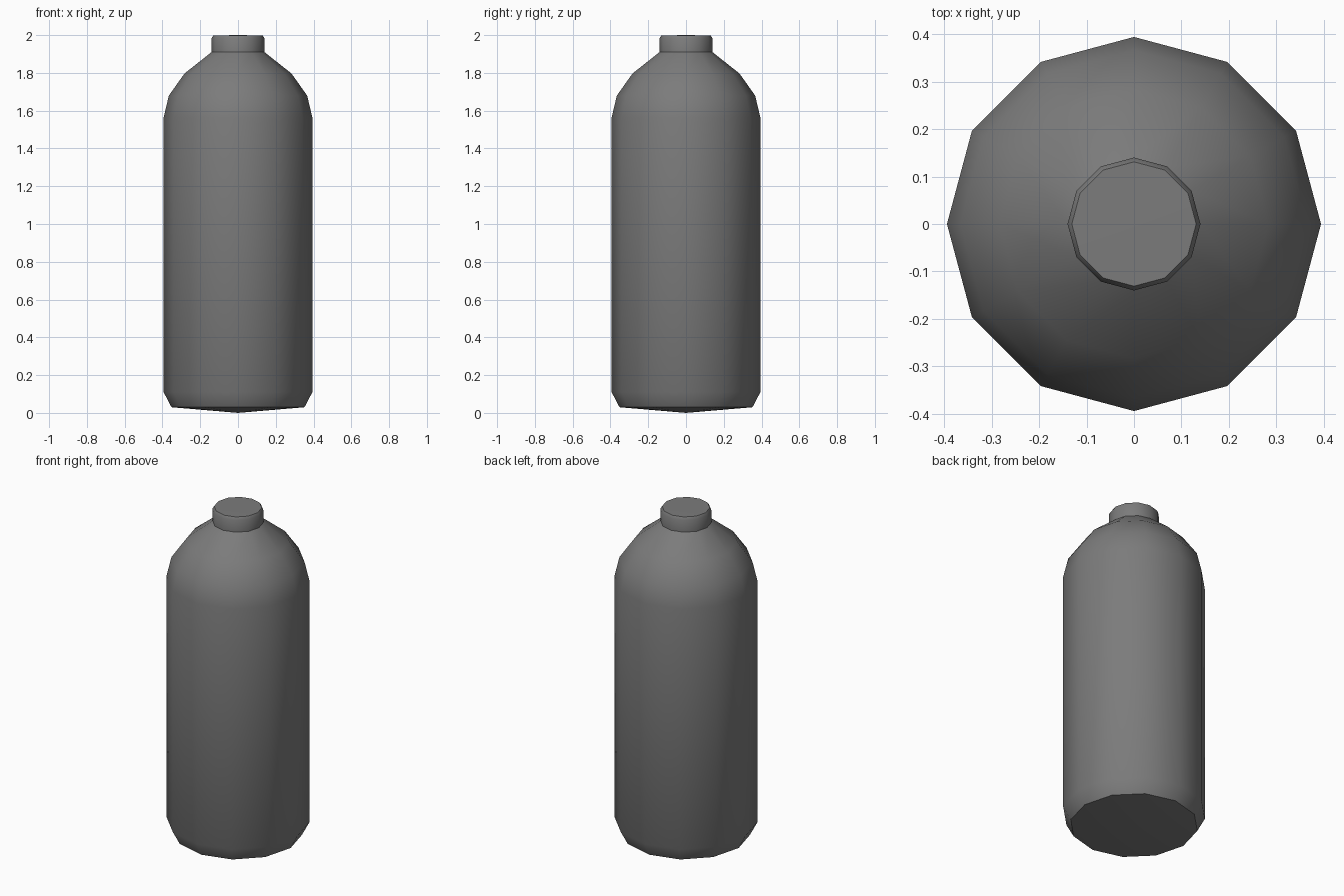
import bpy, bmesh, math

if "Cube" in bpy.data.objects:
    bpy.data.objects.remove(bpy.data.objects["Cube"])

SIDES = 12


def lathe(name, profile, angle):
    """Revolve (radius, z) points about z; zero radius makes a pole."""
    bm = bmesh.new()
    rings = []
    for r, z in profile:
        if r == 0:
            rings.append([bm.verts.new((0, 0, z))] * SIDES)
        else:
            rings.append([bm.verts.new((r * math.cos(2 * math.pi * i / SIDES),
                                        r * math.sin(2 * math.pi * i / SIDES), z))
                          for i in range(SIDES)])
    for low, high in zip(rings, rings[1:]):
        for i in range(SIDES):
            j = (i + 1) % SIDES
            corners = list(dict.fromkeys((low[i], low[j], high[j], high[i])))
            bm.faces.new(corners)
    bmesh.ops.recalc_face_normals(bm, faces=bm.faces[:])
    mesh = bpy.data.meshes.new(name)
    bm.to_mesh(mesh)
    bm.free()
    obj = bpy.data.objects.new(name, mesh)
    bpy.context.collection.objects.link(obj)
    bpy.ops.object.select_all(action='DESELECT')
    obj.select_set(True)
    bpy.context.view_layer.objects.active = obj
    bpy.ops.object.shade_smooth_by_angle(angle=math.radians(angle))
    return obj


# Bottle: shallow pointed base, straight body, rounded shoulder, neck with bevelled lid
bottle = lathe("bottle", [
    (0, 0.0), (0.352, 0.030), (0.394, 0.110),
    (0.394, 1.563), (0.366, 1.68), (0.283, 1.797), (0.14, 1.91),
    (0.14, 1.983), (0.131, 1.998), (0, 2.0),
], 38)

# Dark grey finish
dark = bpy.data.materials.new("dark_grey")
dark.diffuse_color = (0.2, 0.2, 0.2, 1)
dark.use_nodes = True
dark.node_tree.nodes["Principled BSDF"].inputs["Base Color"].default_value = dark.diffuse_color
bottle.data.materials.append(dark)
